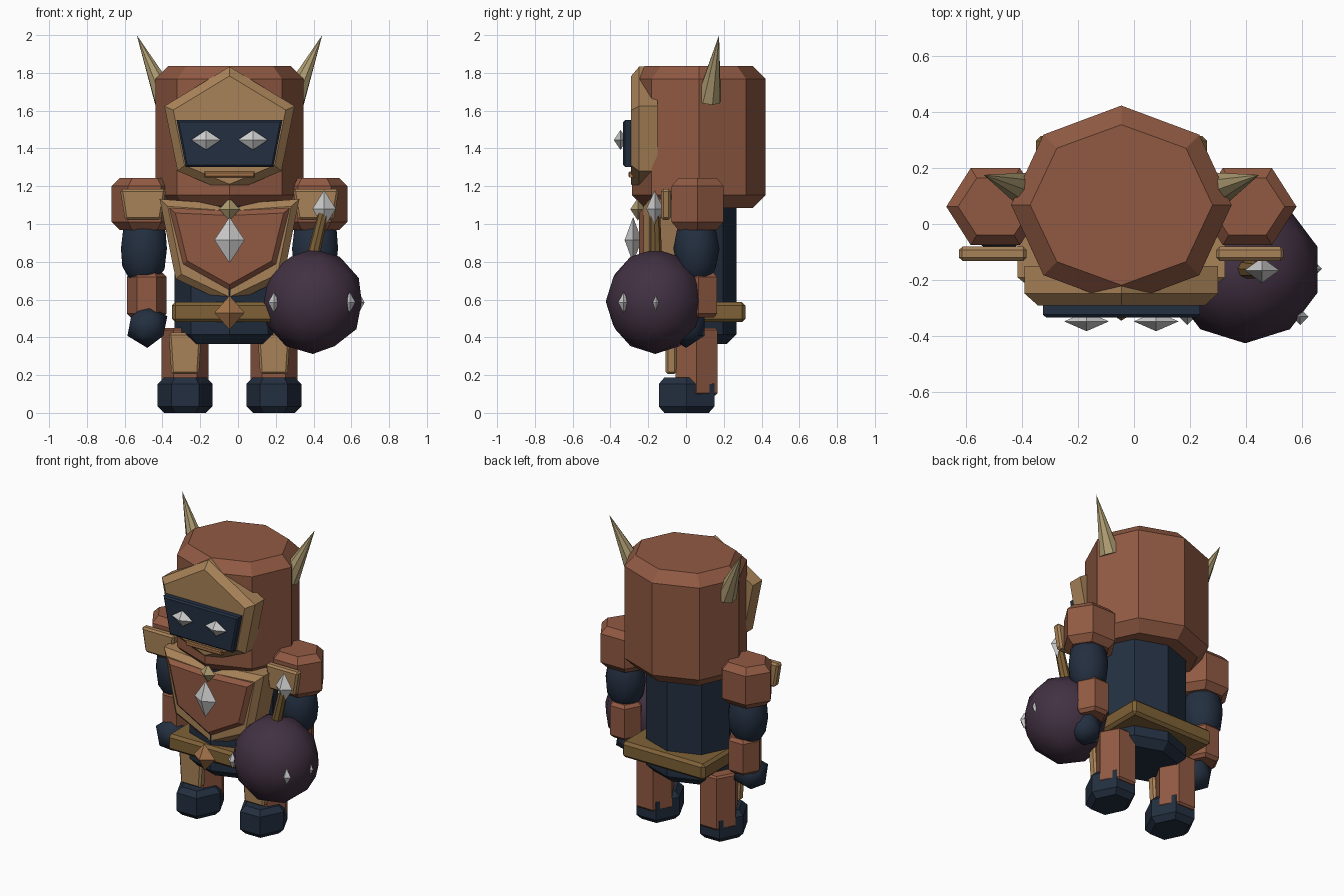
import bpy, bmesh, math
from mathutils import Vector

cube = bpy.data.objects.get("Cube")
if cube:
    bpy.data.objects.remove(cube)

CX = -0.045  # body centre line


def material(name, r, g, b):
    lin = [((c / 255 + 0.055) / 1.055) ** 2.4 for c in (r, g, b)] + [1]
    m = bpy.data.materials.new(name)
    m.use_nodes = True
    m.diffuse_color = lin
    bsdf = next(n for n in m.node_tree.nodes if n.type == 'BSDF_PRINCIPLED')
    bsdf.inputs["Base Color"].default_value = lin
    bsdf.inputs["Roughness"].default_value = 0.8
    return m


RUST = material("rust_leather", 145, 90, 67)
TAN = material("tan_plate", 168, 130, 88)
BRONZE = material("dark_bronze", 126, 97, 55)
BONE = material("bone", 172, 155, 113)
NAVY = material("navy_cloth", 35, 47, 64)
PURPLE = material("purple_iron", 66, 49, 66)
SILVER = material("silver", 205, 205, 205)
COPPER = material("copper", 165, 116, 74)


def finish(name, bm, mat, smooth=False):
    bmesh.ops.recalc_face_normals(bm, faces=bm.faces)
    for f in bm.faces:
        f.smooth = smooth
    me = bpy.data.meshes.new(name)
    bm.to_mesh(me)
    bm.free()
    me.materials.append(mat)
    ob = bpy.data.objects.new(name, me)
    bpy.context.collection.objects.link(ob)
    return ob


def prism(name, sides, centre, rx, ry, z0, z1, bevel, mat):
    """Upright prism with chamfered rims and corners on the x axis."""
    bm = bmesh.new()
    rings = []
    for z, inset in ((z0, bevel), (z0 + bevel, 0), (z1 - bevel, 0), (z1, bevel)):
        angles = [math.tau * i / sides for i in range(sides)]
        rings.append([bm.verts.new((centre[0] + (rx - inset) * math.cos(a),
                                    centre[1] + (ry - inset) * math.sin(a), z)) for a in angles])
    for low, high in zip(rings, rings[1:]):
        for i in range(sides):
            j = (i + 1) % sides
            bm.faces.new((low[i], low[j], high[j], high[i]))
    bm.faces.new(rings[0])
    bm.faces.new(rings[-1])
    return finish(name, bm, mat)


def slab(name, outline, front, back, mat, bevel, rim_all=False):
    """Plate cut from an x-z outline with a chamfer round its front face."""
    bm = bmesh.new()
    face = bm.faces.new([bm.verts.new((x, back, z)) for x, z in outline])
    new = bmesh.ops.extrude_face_region(bm, geom=[face])["geom"]
    verts = [v for v in new if isinstance(v, bmesh.types.BMVert)]
    bmesh.ops.translate(bm, verts=verts, vec=(0, front - back, 0))
    edges = [e for e in bm.edges if rim_all or all(v in verts for v in e.verts)]
    bmesh.ops.bevel(bm, geom=edges, offset=bevel, segments=1, affect='EDGES')
    return finish(name, bm, mat)


def mirrored(half, cx=CX):
    """Close a right-half outline (top to bottom) over the centre line."""
    left = [(-x, z) for x, z in reversed(half) if x > 0]
    return [(cx + x, z) for x, z in half + left]


def gem(name, centre, size, mat):
    """Octahedral stone."""
    bm = bmesh.new()
    tips = [bm.verts.new(Vector(centre) + Vector([s * size[k] if k == a else 0 for k in range(3)]))
            for a in range(3) for s in (1, -1)]
    for x in tips[0:2]:
        for y in tips[2:4]:
            for z in tips[4:6]:
                bm.faces.new((x, y, z))
    return finish(name, bm, mat)


def ball(name, centre, size, detail, mat):
    bm = bmesh.new()
    bmesh.ops.create_icosphere(bm, subdivisions=detail, radius=1)
    bmesh.ops.scale(bm, verts=bm.verts, vec=size)
    bmesh.ops.translate(bm, verts=bm.verts, vec=centre)
    return finish(name, bm, mat, smooth=True)


def cone(name, start, end, r1, r2, sides, mat):
    axis = Vector(end) - Vector(start)
    bm = bmesh.new()
    bmesh.ops.create_cone(bm, cap_ends=True, segments=sides, radius1=r1, radius2=r2, depth=axis.length)
    ob = finish(name, bm, mat)
    ob.rotation_mode = 'QUATERNION'
    ob.rotation_quaternion = axis.to_track_quat('Z', 'Y')
    ob.location = (Vector(start) + Vector(end)) / 2
    return ob


# Head and torso
prism("head", 8, (CX, 0.068), 0.393, 0.354, 1.085, 1.836, 0.068, RUST)
prism("torso", 8, (CX, 0.02), 0.29, 0.247, 0.365, 1.15, 0.05, NAVY)
slab("belt", mirrored([(0.305, 0.587), (0.305, 0.48)]), -0.25, 0.314, BRONZE, 0.018, True)

# Face: mask, visor, eyes and mouth
slab("face_mask", mirrored([(0, 1.833), (0.345, 1.624), (0.275, 1.28), (0, 1.165)]),
     -0.29, -0.15, TAN, 0.042)
slab("visor", mirrored([(0.28, 1.55), (0.232, 1.303)]), -0.333, -0.28, NAVY, 0.01)
slab("mouth", mirrored([(0.132, 1.277), (0.132, 1.247)]), -0.305, -0.28, COPPER, 0.006)

# Chest plate and its stones
slab("chest_frame", mirrored([(0, 1.105), (0.37, 1.132), (0.285, 0.71), (0, 0.575)]),
     -0.225, -0.04, TAN, 0.035)
slab("chest_panel", mirrored([(0, 1.075), (0.325, 1.09), (0.25, 0.785), (0, 0.645)]),
     -0.25, -0.2, RUST, 0.03)
gem("chest_gem", (CX, -0.28, 0.915), (0.08, 0.045, 0.122), SILVER)
gem("collar_stone", (CX, -0.255, 1.078), (0.055, 0.04, 0.06), BONE)
gem("belt_star", (CX, -0.29, 0.53), (0.08, 0.055, 0.09), COPPER)

for side, s in (("right", -1), ("left", 1)):
    # Head details
    gem(side + "_eye", (CX + s * 0.124, -0.347, 1.445), (0.08, 0.035, 0.053), SILVER)
    cone(side + "_horn", (CX + s * 0.335, 0.12, 1.66), (CX + s * 0.491, 0.175, 2.0),
         0.068, 0, 8, BONE)

    # Arms
    ax = CX + s * 0.449
    prism(side + "_pauldron", 6, (ax, 0.062), 0.175, 0.159, 0.968, 1.243, 0.042, RUST)
    slab(side + "_shoulder_plate", mirrored([(0.122, 1.185), (0.095, 1.022)], CX + s * 0.458),
         -0.132, -0.08, TAN, 0.012, True)
    ball(side + "_upper_arm", (CX + s * 0.453, 0.055, 0.87), (0.128, 0.122, 0.21), 2, NAVY)
    prism(side + "_cuff", 6, (CX + s * 0.438, 0.065), 0.105, 0.115, 0.505, 0.74, 0.02, RUST)
    ball(side + "_hand", (CX + s * 0.435, 0.0, 0.46), (0.118, 0.115, 0.116), 1, NAVY)

    # Legs
    lx = CX + s * 0.235
    prism(side + "_leg", 6, (lx, 0.055), 0.124, 0.128, 0.092, 0.45, 0.012, RUST)
    slab(side + "_knee_plate", mirrored([(0.087, 0.425), (0.073, 0.205)], lx),
         -0.108, -0.05, TAN, 0.012, True)
    prism(side + "_boot", 6, (lx, 0.003), 0.145, 0.17, 0, 0.187, 0.034, NAVY)

# Spiked iron ball on a short handle
ball("iron_ball", (0.396, -0.163, 0.59), (0.272, 0.262, 0.278), 2, PURPLE)
cone("ball_handle", (0.385, -0.16, 0.78), (0.452, -0.165, 1.06), 0.035, 0.028, 8, BRONZE)
gem("handle_gem", (0.456, -0.165, 1.08), (0.062, 0.045, 0.1), SILVER)
for i, (x, y) in enumerate(((0.19, -0.33), (0.592, -0.33), (0.64, -0.16))):
    gem("ball_spike_%d" % (i + 1), (x, y, 0.585), (0.03, 0.03, 0.055), SILVER)
